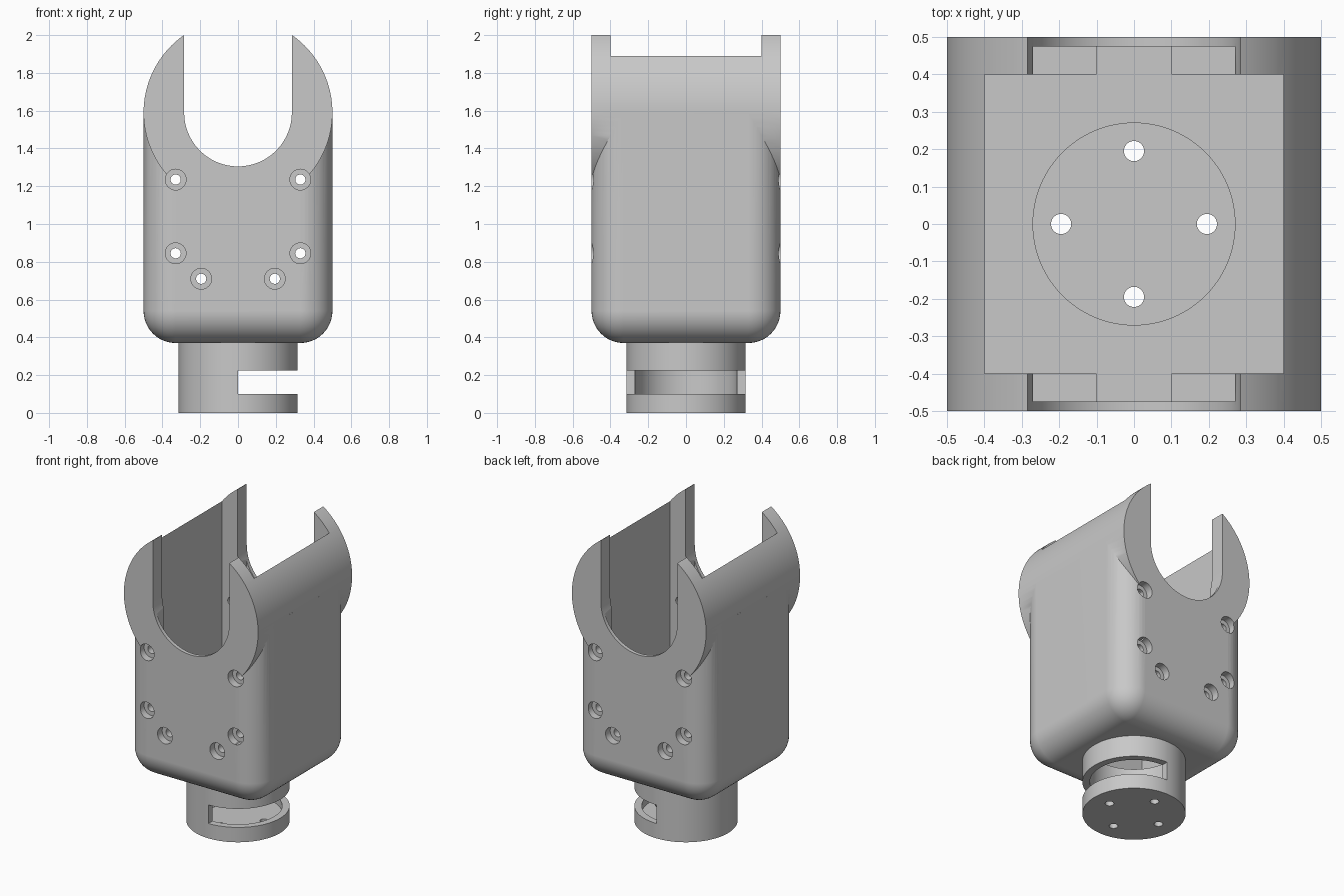
import bpy, bmesh, math
from mathutils import Matrix

cube = bpy.data.objects.get("Cube")
if cube:
    bpy.data.objects.remove(cube, do_unlink=True)

grey = bpy.data.materials.new("plain grey")
grey.use_nodes = True
grey.diffuse_color = (0.58, 0.58, 0.58, 1)
grey.node_tree.nodes["Principled BSDF"].inputs["Base Color"].default_value = grey.diffuse_color


def finish(name, bm):
    bmesh.ops.recalc_face_normals(bm, faces=bm.faces)
    mesh = bpy.data.meshes.new(name)
    bm.to_mesh(mesh)
    bm.free()
    ob = bpy.data.objects.new(name, mesh)
    bpy.context.collection.objects.link(ob)
    return ob


def box(name, lo, hi, bevel=0):
    bm = bmesh.new()
    size = [b - a for a, b in zip(lo, hi)]
    mid = [(a + b) / 2 for a, b in zip(lo, hi)]
    bmesh.ops.create_cube(bm, size=1, matrix=Matrix.Translation(mid) @ Matrix.Diagonal((*size, 1)))
    if bevel:
        # Round everything except the top rim
        edges = [e for e in bm.edges if min(v.co.z for v in e.verts) < mid[2]]
        bmesh.ops.bevel(bm, geom=edges, offset=bevel, segments=12, profile=0.5, affect='EDGES')
    return finish(name, bm)


def cylinder(name, centre, radius, length, along_y=False, sides=96):
    bm = bmesh.new()
    turn = Matrix.Rotation(math.pi / 2, 4, 'X') if along_y else Matrix.Identity(4)
    bmesh.ops.create_cone(bm, cap_ends=True, segments=sides, radius1=radius, radius2=radius,
                          depth=length, matrix=Matrix.Translation(centre) @ turn)
    return finish(name, bm)


def u_prism(name, radius, centre_z, top_z, half_depth):
    bm = bmesh.new()
    steps = 48
    arc = [math.pi + math.pi * i / steps for i in range(steps + 1)]
    profile = [(radius * math.cos(a), centre_z + radius * math.sin(a)) for a in arc]
    profile += [(radius, top_z), (-radius, top_z)]
    face = bm.faces.new([bm.verts.new((x, -half_depth, z)) for x, z in profile])
    out = bmesh.ops.extrude_face_region(bm, geom=[face])["geom"]
    bmesh.ops.translate(bm, vec=(0, 2 * half_depth, 0),
                        verts=[v for v in out if isinstance(v, bmesh.types.BMVert)])
    return finish(name, bm)


def activate(ob):
    bpy.ops.object.select_all(action='DESELECT')
    ob.select_set(True)
    bpy.context.view_layer.objects.active = ob


def combine(ob, tool, operation='DIFFERENCE'):
    activate(ob)
    mod = ob.modifiers.new("shape", 'BOOLEAN')
    mod.operation, mod.solver, mod.object = operation, 'EXACT', tool
    bpy.ops.object.modifier_apply(modifier=mod.name)
    bpy.data.objects.remove(tool, do_unlink=True)


def polish(ob):
    ob.data.materials.clear()
    ob.data.materials.append(grey)
    activate(ob)
    bpy.ops.object.shade_smooth_by_angle(angle=math.radians(30))
    ob.modifiers.new("even shading", 'WEIGHTED_NORMAL').keep_sharp = True


AXIS_Z = 1.59      # height of the cradle axis
FLOOR = 0.47       # cavity floor
BORE = 0.27        # inner radius of the neck

# Housing: rounded box with a round cradle across the top
housing = box("housing", (-0.5, -0.5, 0.37), (0.5, 0.5, AXIS_Z - 0.005), bevel=0.17)
combine(housing, cylinder("cradle", (0, 0, AXIS_Z), 0.5, 1, True, 128), 'UNION')

# U opening, main cavity, stepped wall recesses and floor opening
combine(housing, u_prism("u_cut", 0.285, AXIS_Z, 2.3, 0.7))
combine(housing, box("cavity_cut", (-0.4, -0.4, FLOOR), (0.4, 0.4, 2.3)))
combine(housing, box("recess_cut", (-0.27, -0.475, 0.8), (0.27, 0.475, 1.6)))
combine(housing, box("channel_cut", (-0.1, -0.475, FLOOR), (0.1, 0.475, 1.6)))
combine(housing, cylinder("floor_cut", (0, 0, 0.4), BORE, 0.4))

# Counterbored screw holes through front and back walls
for side in (-1, 1):
    for x, z in ((0.33, 1.235), (0.33, 0.845), (0.195, 0.71)):
        combine(housing, cylinder("screw_cut", (side * x, 0, z), 0.027, 1.4, True, 24))
        for y in (-0.5, 0.5):
            combine(housing, cylinder("head_cut", (side * x, y, z), 0.055, 0.1, True, 32))
polish(housing)

# Neck: hollow collar with a half-round side slot and a drilled base
neck = cylinder("neck", (0, 0, 0.185), 0.315, 0.37)
combine(neck, cylinder("bore_cut", (0, 0, 0.3), BORE, 0.5))
combine(neck, box("slot_cut", (0, -0.5, 0.1), (0.5, 0.5, 0.225)))
for i in range(4):
    a = i * math.pi / 2
    combine(neck, cylinder("base_cut", (0.195 * math.cos(a), 0.195 * math.sin(a), 0.03),
                           0.027, 0.2, False, 24))
polish(neck)
